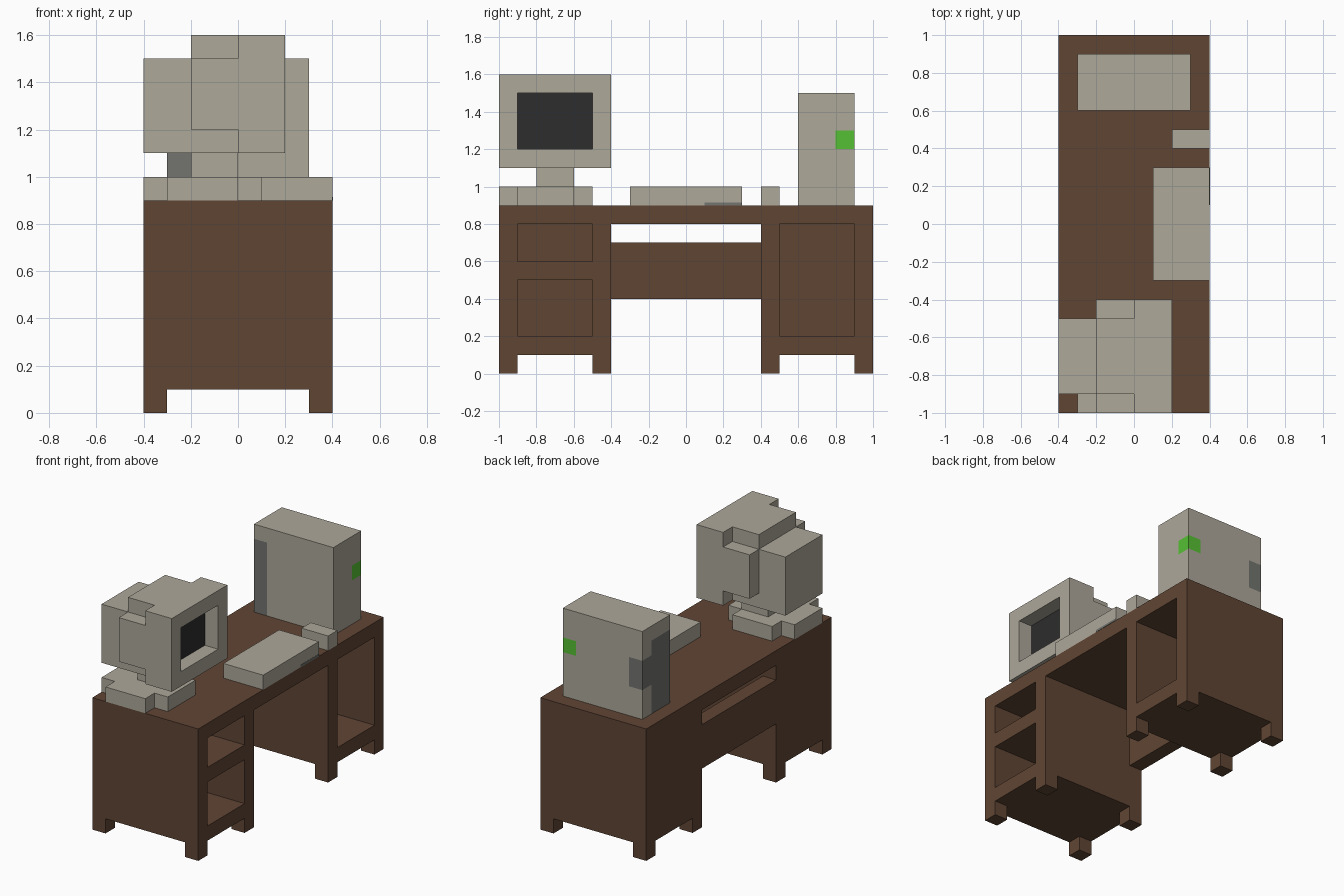
import bpy, bmesh
from mathutils import Vector

old = bpy.data.objects.get("Cube")
if old:
    bpy.data.objects.remove(old, do_unlink=True)


def material(name, rgb):
    lin = [((c / 255 + 0.055) / 1.055) ** 2.4 for c in rgb] + [1.0]
    m = bpy.data.materials.new(name)
    m.use_nodes = True
    m.diffuse_color = lin
    bsdf = next(n for n in m.node_tree.nodes if n.type == 'BSDF_PRINCIPLED')
    bsdf.inputs["Base Color"].default_value = lin
    bsdf.inputs["Roughness"].default_value = 0.9
    return m


WOOD = material("brown wood", (96, 69, 52))
BEIGE = material("beige plastic", (174, 168, 154))
GREY = material("grey panel", (115, 117, 112))
SCREEN = material("dark screen", (45, 45, 45))
GREEN = material("green light", (86, 192, 52))


def box(name, x, y, z, *mats):
    """Box spanning the (low, high) ranges x, y, z."""
    bm = bmesh.new()
    bmesh.ops.create_cube(bm, size=1)
    for v in bm.verts:
        v.co = Vector([lo + (c + 0.5) * (hi - lo) for c, (lo, hi) in zip(v.co, (x, y, z))])
    me = bpy.data.meshes.new(name)
    bm.to_mesh(me)
    bm.free()
    for m in mats:
        me.materials.append(m)
    ob = bpy.data.objects.new(name, me)
    bpy.context.scene.collection.objects.link(ob)
    return ob


def combine(ob, operation, ranges):
    """Cut boxes out of an object, or weld them on."""
    for r in ranges:
        tool = box("helper", *r, *ob.data.materials)
        tool.hide_render = True
        mod = ob.modifiers.new("combine", 'BOOLEAN')
        mod.operation, mod.solver, mod.object = operation, 'EXACT', tool
        bpy.context.view_layer.update()
        bpy.context.view_layer.objects.active = ob
        bpy.ops.object.modifier_apply(modifier=mod.name)
        bpy.data.objects.remove(tool, do_unlink=True)
    return ob


# Desk: one block with the knee space, compartments and leg gaps cut away
desk = box("desk", (-0.4, 0.4), (-1, 1), (0, 0.9), WOOD)
combine(desk, 'DIFFERENCE', [
    ((-0.3, 0.6), (-0.4, 0.4), (-0.2, 0.8)),     # knee space
    ((-0.6, 0.0), (-0.4, 0.4), (-0.2, 0.4)),     # below the back panel
    ((-0.6, 0.0), (-0.4, 0.4), (0.7, 0.8)),      # slot above the back panel
    ((-0.3, 0.6), (-0.9, -0.5), (0.6, 0.8)),     # upper compartment
    ((-0.3, 0.6), (-0.9, -0.5), (0.2, 0.5)),     # lower compartment
    ((-0.3, 0.6), (0.5, 0.9), (0.2, 0.8)),       # tall compartment
    ((-0.3, 0.3), (-1.2, 1.2), (-0.2, 0.1)),     # leg gaps
    ((-0.6, 0.6), (-0.9, -0.5), (-0.2, 0.1)),
    ((-0.6, 0.6), (0.5, 0.9), (-0.2, 0.1)),
])

# Monitor base and neck
base = box("monitor_base", (-0.4, 0.1), (-0.9, -0.6), (0.9, 1.0), BEIGE)
combine(base, 'UNION', [((-0.3, 0.0), (-1, -0.5), (0.9, 1.0))])
box("monitor_neck", (-0.2, 0.0), (-0.8, -0.6), (1.0, 1.1), BEIGE)

# Monitor housing: bezel with recessed screen, cross-shaped middle, back block
box("monitor_back", (-0.4, -0.2), (-0.9, -0.5), (1.1, 1.5), BEIGE)
middle = box("monitor_middle", (-0.2, 0.0), (-0.9, -0.5), (1.1, 1.6), BEIGE)
combine(middle, 'UNION', [((-0.2, 0.0), (-1, -0.4), (1.2, 1.5))])
bezel = box("monitor_bezel", (0.0, 0.2), (-1, -0.4), (1.1, 1.6), BEIGE, SCREEN)
combine(bezel, 'DIFFERENCE', [((0.1, 0.4), (-0.9, -0.5), (1.2, 1.5))])
for p in bezel.data.polygons:
    p.material_index = int(p.normal.x > 0.9 and p.center.x < 0.15)

# Keyboard and mouse
box("keyboard", (0.1, 0.4), (-0.3, 0.3), (0.9, 1.0), BEIGE)
box("keyboard_edge_strip", (0.398, 0.402), (0.1, 0.3), (0.9, 0.915), GREY)
box("mouse", (0.2, 0.4), (0.4, 0.5), (0.9, 1.0), BEIGE)

# Computer tower, with a grey panel round the rear and a green light on one corner
tower = box("computer_tower", (-0.3, 0.3), (0.6, 0.9), (0.9, 1.5), BEIGE, GREY, GREEN)
bm = bmesh.new()
bm.from_mesh(tower.data)
cuts = [(0, -0.2), (0, 0.2), (1, 0.8), (2, 1.1), (2, 1.2), (2, 1.3), (2, 1.4)]
for axis, at in cuts:
    n = Vector([float(i == axis) for i in range(3)])
    bmesh.ops.bisect_plane(bm, geom=bm.verts[:] + bm.edges[:] + bm.faces[:],
                           plane_co=n * at, plane_no=n)
for f in bm.faces:
    c = f.calc_center_median()
    if abs(f.normal.z) > 0.5:
        continue
    if c.x < -0.2 and (c.z < 1.4 if c.y < 0.8 else 1.1 < c.z < 1.3):
        f.material_index = 1
    elif c.x > 0.2 and c.y > 0.8 and 1.2 < c.z < 1.3:
        f.material_index = 2
bm.to_mesh(tower.data)
bm.free()
